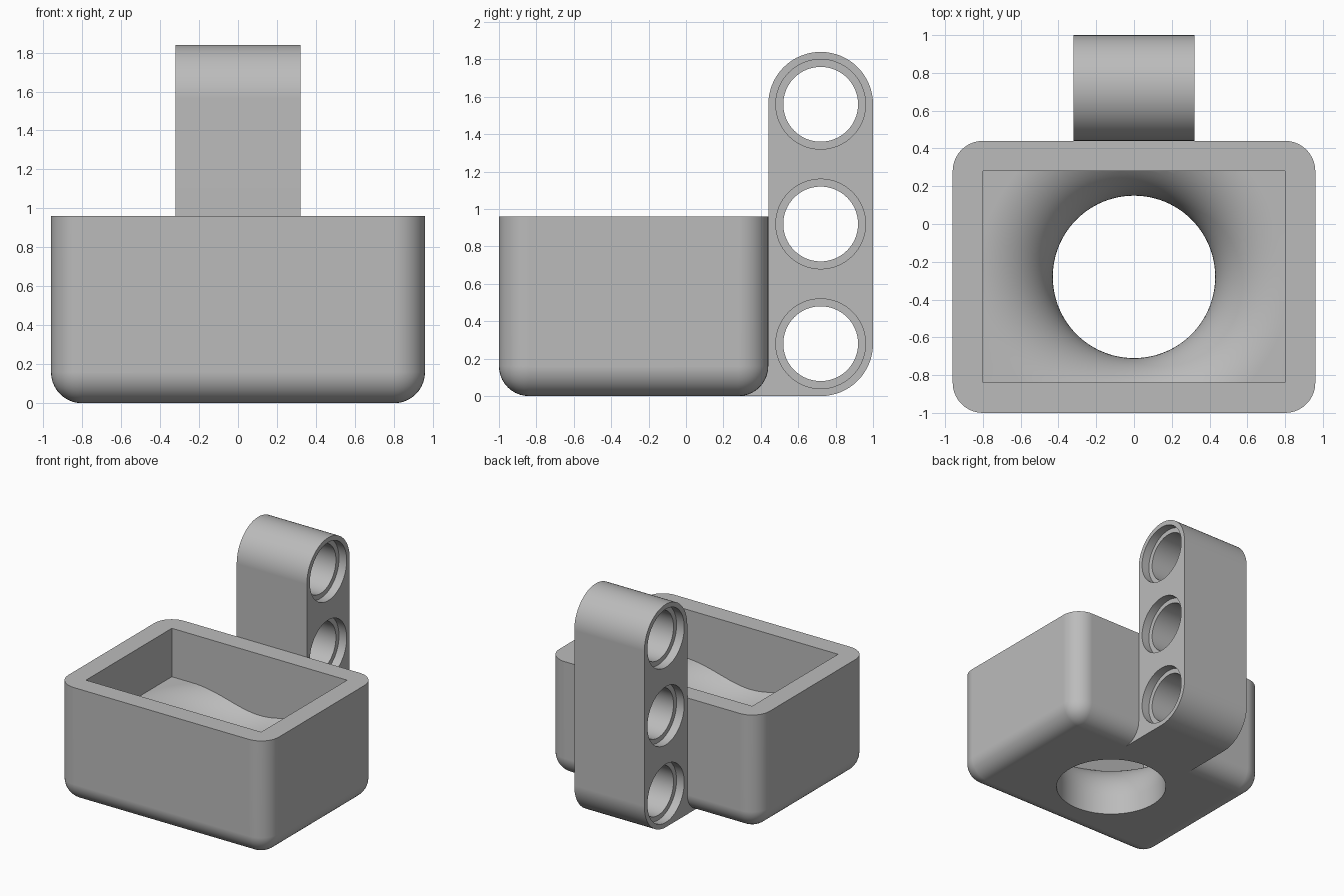
import bpy, bmesh, math
from mathutils import Matrix

if "Cube" in bpy.data.objects:
    bpy.data.objects.remove(bpy.data.objects["Cube"])

grey = bpy.data.materials.new("light grey")
grey.diffuse_color = (0.5, 0.5, 0.5, 1)
grey.use_nodes = True
grey.node_tree.nodes["Principled BSDF"].inputs["Base Color"].default_value = grey.diffuse_color


def make(name, bm):
    bmesh.ops.recalc_face_normals(bm, faces=bm.faces)
    me = bpy.data.meshes.new(name)
    bm.to_mesh(me)
    bm.free()
    me.materials.append(grey)
    ob = bpy.data.objects.new(name, me)
    bpy.context.collection.objects.link(ob)
    return ob


def box(name, lo, hi, fillet=0):
    """Box from corner to corner; fillet rounds every edge except the top rim."""
    bm = bmesh.new()
    bmesh.ops.create_cube(bm, size=1)
    for v in bm.verts:
        v.co = [l + (c + 0.5) * (h - l) for c, l, h in zip(v.co, lo, hi)]
    if fillet:
        edges = [e for e in bm.edges if any(v.co.z < hi[2] - 1e-4 for v in e.verts)]
        bmesh.ops.bevel(bm, geom=edges, offset=fillet, segments=10, profile=0.5, affect='EDGES')
    return make(name, bm)


def cylinder_x(name, radius, x0, x1, y, z):
    bm = bmesh.new()
    m = Matrix.Translation(((x0 + x1) / 2, y, z)) @ Matrix.Rotation(math.pi / 2, 4, 'Y')
    bmesh.ops.create_cone(bm, cap_ends=True, segments=64, radius1=radius, radius2=radius,
                          depth=x1 - x0, matrix=m)
    return make(name, bm)


def boolean(ob, other, op='DIFFERENCE'):
    mod = ob.modifiers.new("cut", 'BOOLEAN')
    mod.operation, mod.object, mod.solver = op, other, 'EXACT'
    dg = bpy.context.evaluated_depsgraph_get()
    me = bpy.data.meshes.new_from_object(ob.evaluated_get(dg))
    ob.modifiers.clear()
    ob.data = me
    bpy.data.objects.remove(other)


def arc(cy, cz, r, a0, a1, n):
    return [(cy + r * math.cos(math.radians(a0 + (a1 - a0) * i / n)),
             cz + r * math.sin(math.radians(a0 + (a1 - a0) * i / n))) for i in range(n + 1)]


# Tray with rounded sides and base
tray = box("tray", (-0.96, -1, 0), (0.96, 0.44, 0.96), 0.16)

# Funnel: drain hole flaring into the floor, revolved about the hole's axis
HOLE_Y = -0.28
profile = [(0, -0.1), (0.43, -0.1)] + arc(0.83, 0.16, 0.4, 180, 90, 24) + [(1.2, 0.56), (1.2, 1.2), (0, 1.2)]
bm = bmesh.new()
verts = [bm.verts.new((r, 0, z)) for r, z in profile]
edges = [bm.edges.new(p) for p in zip(verts, verts[1:])]
bmesh.ops.spin(bm, geom=verts + edges, cent=(0, 0, 0), axis=(0, 0, 1), angle=math.tau, steps=96)
bmesh.ops.remove_doubles(bm, verts=bm.verts, dist=1e-5)
bmesh.ops.translate(bm, verts=bm.verts, vec=(0, HOLE_Y, 0))
funnel = make("funnel_cutter", bm)
# Limit the funnel to the rectangular cavity, then cut it out
boolean(funnel, box("cavity_limit", (-0.8, -0.84, -0.3), (0.8, 0.28, 1.1)), 'INTERSECT')
boolean(tray, funnel)

# Upright beam with rounded top and rounded rear foot, rooted in the tray wall
W = 0.32
outline = [(0.28, 0)] + arc(0.72, 0.28, 0.28, -90, 0, 16) + arc(0.72, 1.56, 0.28, 0, 180, 32) \
    + [(0.44, 0.8), (0.36, 0.8), (0.28, 0.2)]
bm = bmesh.new()
face = bm.faces.new([bm.verts.new((-W, y, z)) for y, z in outline])
ext = bmesh.ops.extrude_face_region(bm, geom=[face])["geom"]
bmesh.ops.translate(bm, verts=[v for v in ext if isinstance(v, bmesh.types.BMVert)], vec=(2 * W, 0, 0))
beam = make("pin_beam", bm)

# Three pin holes with a counterbore on each side
for z in (0.28, 0.92, 1.56):
    boolean(beam, cylinder_x("pin_hole", 0.2, -0.5, 0.5, 0.72, z))
    for x0, x1 in ((-0.5, -W + 0.07), (W - 0.07, 0.5)):
        boolean(beam, cylinder_x("counterbore", 0.24, x0, x1, 0.72, z))

# Smooth the curves, keep the corners crisp
for ob in (tray, beam):
    bpy.ops.object.select_all(action='DESELECT')
    ob.select_set(True)
    bpy.context.view_layer.objects.active = ob
    bpy.ops.object.shade_smooth_by_angle(angle=math.radians(30))
    mod = ob.modifiers.new("flat_faces", 'WEIGHTED_NORMAL')
    mod.keep_sharp = True
